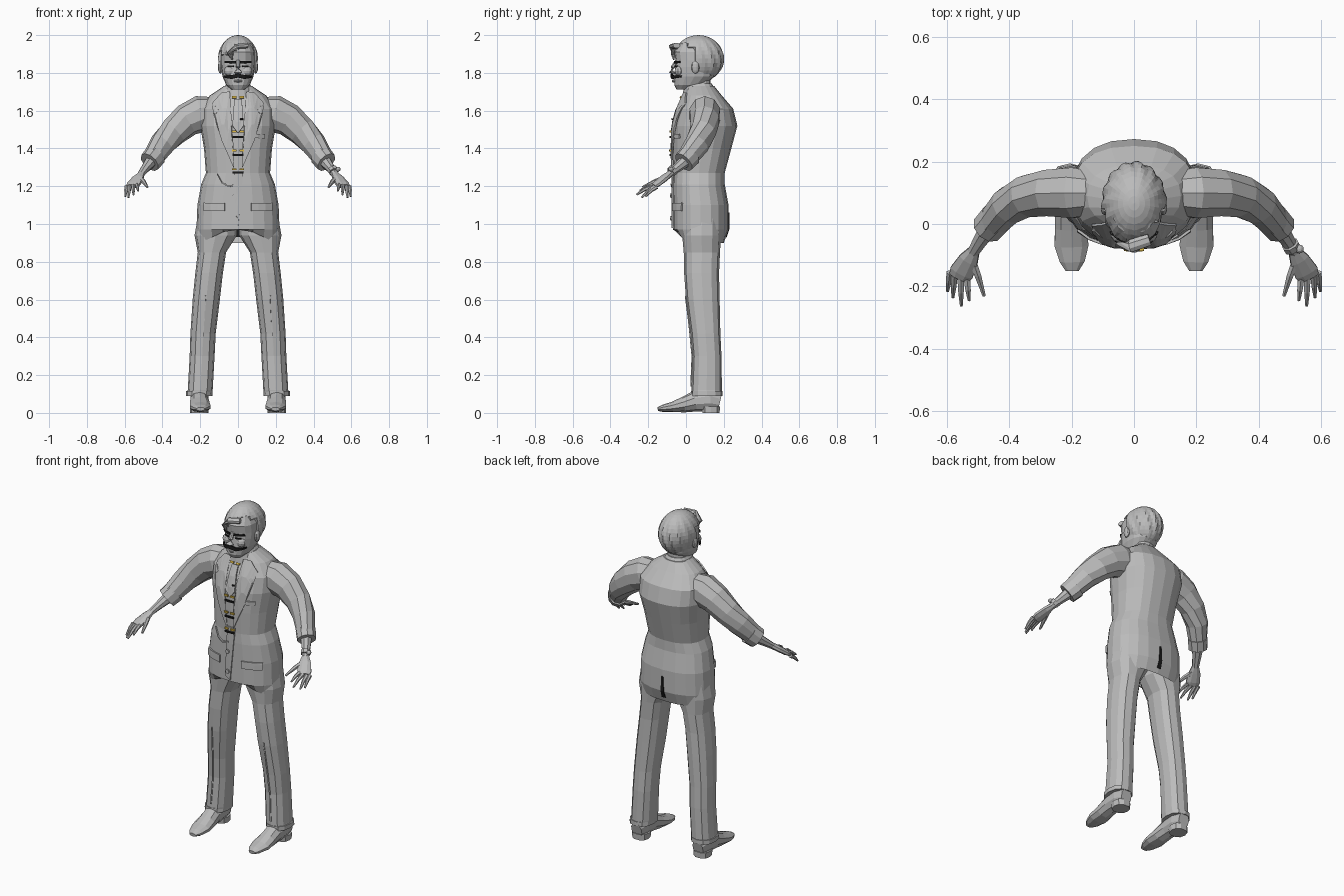
import bpy, bmesh, math
from mathutils import Vector
from mathutils.bvhtree import BVHTree

if "Cube" in bpy.data.objects:
    bpy.data.objects.remove(bpy.data.objects["Cube"])


def material(name, rgb):
    m = bpy.data.materials.new(name)
    m.use_nodes = True
    m.diffuse_color = (*rgb, 1)
    m.node_tree.nodes["Principled BSDF"].inputs["Base Color"].default_value = (*rgb, 1)
    return m


GREY = material("plain grey", (0.5, 0.5, 0.5))
BLACK = material("black", (0.01, 0.01, 0.01))
GOLD = material("gold", (0.75, 0.5, 0.06))


def finish(name, bm, mat=GREY):
    bmesh.ops.recalc_face_normals(bm, faces=bm.faces)
    me = bpy.data.meshes.new(name)
    bm.to_mesh(me)
    bm.free()
    ob = bpy.data.objects.new(name, me)
    bpy.context.collection.objects.link(ob)
    me.materials.append(mat)
    return ob


def skin(name, rings, mat=GREY, caps=(True, True)):
    bm = bmesh.new()
    loops = [[bm.verts.new(p) for p in r] for r in rings]
    n = len(loops[0])
    for a, b in zip(loops, loops[1:]):
        for i in range(n):
            j = (i + 1) % n
            bm.faces.new((a[i], a[j], b[j], b[i]))
    for keep, loop in zip(caps, (loops[0], loops[-1])):
        if keep:
            bm.faces.new(loop)
    return finish(name, bm, mat)


def loft(name, rings, n=16, power=0.85, cx=0, hem=0, caps=(True, True)):
    """Stacked level sections, each (z, half width, front y, back y)."""
    out = []
    for k, (z, rx, yf, yb) in enumerate(rings):
        cy, ring = (yf + yb) / 2, []
        x0 = cx[k] if cx else 0
        for i in range(n):
            t = math.tau * i / n
            c, s = math.cos(t), math.sin(t)
            lift = hem * max(0, -s) ** 4 if k == 0 else 0
            ring.append((x0 + rx * math.copysign(abs(c) ** power, c),
                         cy + (yb - yf) / 2 * math.copysign(abs(s) ** power, s), z + lift))
        out.append(ring)
    return skin(name, out, caps=caps)


def tube(name, pts, n=8, side=1, mat=GREY):
    """Sections across a path, each (x, y, z, sideways radius, other radius)."""
    P = [Vector((p[0] * side, p[1], p[2])) for p in pts]
    out = []
    for i, p in enumerate(P):
        t = (P[min(i + 1, len(P) - 1)] - P[max(i - 1, 0)]).normalized()
        ref = Vector((0, 0, 1)) if abs(t.z) < 0.95 else Vector((0, 1, 0))
        u = t.cross(ref).normalized()
        v = u.cross(t)
        ring = []
        for k in range(n):
            a = math.tau * (k + 0.5) / n
            q = p + u * pts[i][3] * math.cos(a) + v * pts[i][4] * math.sin(a)
            q.z = max(q.z, 0)
            ring.append(q)
        out.append(ring)
    return skin(name, out, mat)


def ball(name, centre, radii, seg=10):
    bm = bmesh.new()
    bmesh.ops.create_uvsphere(bm, u_segments=seg, v_segments=seg // 2 + 1, radius=1)
    for v in bm.verts:
        v.co = Vector(centre) + Vector(a * b for a, b in zip(v.co, radii))
    return finish(name, bm)


def plate(name, base, outline, mat=GREY, off=0.006, face=-1, side=1):
    """Thin sheet draped on the front or back of a part from an x, z outline."""
    tree = BVHTree.FromPolygons([v.co for v in base.data.vertices],
                                [tuple(p.vertices) for p in base.data.polygons])
    bm = bmesh.new()
    f = bm.faces.new([bm.verts.new((x * side, 0, z)) for x, z in outline])
    bmesh.ops.triangulate(bm, faces=[f])
    bmesh.ops.subdivide_edges(bm, edges=bm.edges, cuts=2, use_grid_fill=True)
    for v in bm.verts:
        hit = tree.ray_cast(Vector((v.co.x, face, v.co.z)), Vector((0, -face, 0)))[0]
        v.co.y = (hit.y if hit else 0.03) + face * off
    ob = finish(name, bm, mat)
    m = ob.modifiers.new("thickness", "SOLIDIFY")
    m.thickness, m.offset = 0.008, 0
    return ob


def bar(x0, x1, z, h):
    return [(x0, z - h), (x1, z - h), (x1, z + h), (x0, z + h)]


# Jacket body with an open, raised front hem
jacket = loft("jacket", [
    (0.90, .215, -.045, .20), (0.97, .22, -.07, .225), (1.10, .215, -.07, .225),
    (1.21, .195, -.07, .205), (1.27, .17, -.068, .205), (1.40, .18, -.072, .24),
    (1.52, .20, -.07, .272), (1.61, .20, -.045, .25), (1.68, .15, -.01, .19),
    (1.73, .075, .005, .15)], n=20, hem=0.07, caps=(False, True))
loft("shirt_collar", [(1.67, .085, -.02, .16), (1.73, .07, -.01, .145), (1.745, .06, .0, .135)])
plate("tie", jacket, [(-.02, 1.66), (.02, 1.66), (.03, 1.52), (0, 1.48), (-.03, 1.52)])
plate("back_vent", jacket, [(-.012, .93), (.012, .93), (.005, 1.06), (-.005, 1.06)], BLACK, .001, face=1)
plate("front_overlap", jacket, [(-.035, 1.0), (.0, .98), (.03, 1.3), (-.02, 1.3)], off=.003)
plate("breast_pocket", jacket, bar(.03, .14, 1.465, .011))
for z in (1.15, 1.03):
    plate("jacket_button", jacket, [(-.015 + .013 * math.cos(a), z + .013 * math.sin(a))
                                    for a in (0, 1, 2, 3, 4, 5)], off=.01)
chain = [(-.11, 1.26), (-.085, 1.215), (-.05, 1.195), (-.01, 1.205)]
for (xa, za), (xb, zb) in zip(chain, chain[1:]):
    plate("watch_chain", jacket, [(xa, za), (xb, zb), (xb, zb + .008), (xa, za + .008)], off=.008)

# Gold and black fastenings down the waistcoat
for z in (1.67, 1.49, 1.39, 1.29):
    for s in (-1, 1):
        plate("gold_clasp", jacket, bar(.008, .032, z, .005), GOLD, .014, side=s)
for z in (1.46, 1.365, 1.272):
    plate("black_clasp", jacket, bar(-.03, .03, z, .005), BLACK, .014)
plate("shirt_stud", jacket, bar(.012, .026, 1.555, .004), BLACK, .014)

# Neck, head and hair
loft("neck", [(1.66, .06, .01, .13), (1.78, .055, .02, .13)], n=12)
head = loft("head", [
    (1.712, .035, -.05, .03), (1.735, .062, -.062, .10), (1.78, .082, -.062, .15),
    (1.83, .09, -.058, .16), (1.865, .092, -.055, .17), (1.91, .09, -.062, .17),
    (1.96, .07, -.03, .14), (1.985, .03, .02, .1)], n=16)
bm = bmesh.new()
bmesh.ops.create_uvsphere(bm, u_segments=48, v_segments=18, radius=1)
for v in bm.verts:
    t = math.atan2(v.co.y, v.co.x)
    wave = 1 + 0.035 * math.sin(14 * t + 5 * v.co.z) * (1 - v.co.z ** 2)
    low = v.co.z < 0.3 + 0.25 * math.sin(3 * v.co.x) and v.co.y < -0.2
    k = 0.72 if low else wave
    v.co = Vector((v.co.x * .103 * k, .066 + v.co.y * .133 * k, 1.875 + v.co.z * .125 * (0.9 if low else 1)))
finish("hair", bm)
tube("fringe_curl", [(.05, -.05, 1.945, .02, .015), (-.01, -.07, 1.94, .022, .015),
                     (-.045, -.068, 1.90, .016, .012), (-.03, -.065, 1.87, .004, .004)])
tube("nose", [(0, -.05, 1.865, .01, .008), (0, -.07, 1.83, .013, .012),
              (0, -.078, 1.805, .021, .014), (0, -.062, 1.795, .014, .006)])
tube("lower_lip", [(-.03, -.05, 1.757, .004, .004), (0, -.066, 1.757, .01, .008), (.03, -.05, 1.757, .004, .004)])
for s in (-1, 1):
    ball("ear", (.093 * s, .05, 1.83), (.014, .022, .034))
    ball("cheek", (.045 * s, -.035, 1.81), (.03, .025, .028))
    plate("eyebrow", head, [(.012, 1.85), (.07, 1.852), (.068, 1.862), (.012, 1.862)], BLACK, side=s)
    plate("eye", head, bar(.022, .052, 1.836, .004), BLACK, .002, side=s)
    plate("moustache", head, [(0, 1.776), (.035, 1.768), (.072, 1.776), (.075, 1.785), (.035, 1.788),
                              (0, 1.796)], BLACK, .016, side=s)

for s in (-1, 1):
    # Lapels and hip pockets
    plate("lapel", jacket, [(.045, 1.70), (.085, 1.695), (.135, 1.64), (.10, 1.60), (.125, 1.575),
                            (.085, 1.44), (.02, 1.29), (.035, 1.48)], off=.009, side=s)
    plate("pocket_flap", jacket, bar(.07, .18, 1.09, .022), side=s)

    # Sleeve, cuff, wrist and watch
    tube("sleeve", [(.12, .10, 1.605, .07, .07), (.19, .10, 1.585, .085, .098),
                    (.27, .10, 1.55, .078, .088), (.34, .09, 1.49, .07, .078),
                    (.40, .06, 1.425, .062, .07), (.462, -.005, 1.335, .048, .056)], n=10, side=s)
    tube("cuff", [(.437, .022, 1.365, .056, .064), (.468, -.012, 1.327, .053, .06)], n=10, side=s)
    tube("forearm", [(.45, .01, 1.345, .036, .036), (.49, -.05, 1.295, .025, .024),
                     (.515, -.09, 1.262, .02, .018)], side=s)
    # Hand: palm, then four fingers and thumb
    tube("palm", [(.512, -.085, 1.265, .02, .017), (.53, -.115, 1.243, .034, .018),
                  (.552, -.155, 1.212, .042, .016), (.56, -.172, 1.20, .036, .012)], side=s)
    fingers = [(.59, -.155, 1.197, .597, -.215, 1.145), (.575, -.165, 1.197, .58, -.235, 1.14),
               (.555, -.175, 1.2, .553, -.262, 1.155), (.535, -.175, 1.205, .528, -.245, 1.175)]
    for x, y, z, tx, ty, tz in fingers:
        tube("finger", [(x, y, z, .012, .012), ((x + tx) / 2, (y + ty) / 2, (z + tz) / 2 + .006, .01, .01),
                        (tx, ty, tz, .005, .005)], n=6, side=s)
    tube("thumb", [(.52, -.11, 1.245, .014, .014), (.50, -.165, 1.225, .012, .012),
                   (.48, -.23, 1.195, .006, .006)], n=6, side=s)

    # Trouser leg with a front crease and a turned hem
    cx = [s * x for x in (.205, .2, .19, .185, .168, .153, .138, .118, .105)]
    leg = loft("trouser_leg", [
        (0.09, .067, .03, .19), (0.12, .066, .028, .19), (0.30, .066, .035, .188),
        (0.42, .067, .025, .182), (0.60, .072, .0, .178), (0.74, .073, -.01, .175),
        (0.85, .075, -.012, .18), (0.94, .112, -.02, .185), (1.08, .10, -.02, .19)], n=12, cx=cx)
    loft("trouser_hem", [(.09, .07, .026, .194), (.115, .069, .026, .194)], n=12, cx=[cx[0]] * 2)
    plate("trouser_crease", leg, [(.197, .14), (.203, .14), (.175, .62), (.169, .62)], off=.002, side=s)

    # Shoe and heel
    tube("shoe", [(.205, .18, .058, .035, .05), (.205, .13, .07, .05, .062), (.205, .05, .062, .05, .055),
                  (.202, -.01, .044, .054, .042), (.2, -.07, .031, .057, .028),
                  (.198, -.12, .024, .042, .02), (.198, -.15, .02, .022, .01)], n=10, side=s)
    loft("heel", [(0, .048, .085, .18), (.035, .05, .08, .182)], n=10, cx=[.205 * s] * 2)
tube("wristwatch", [(.50, -.065, 1.288, .029, .028), (.508, -.08, 1.275, .028, .026)])
ball("watch_face", (.53, -.08, 1.29), (.014, .014, .012))
